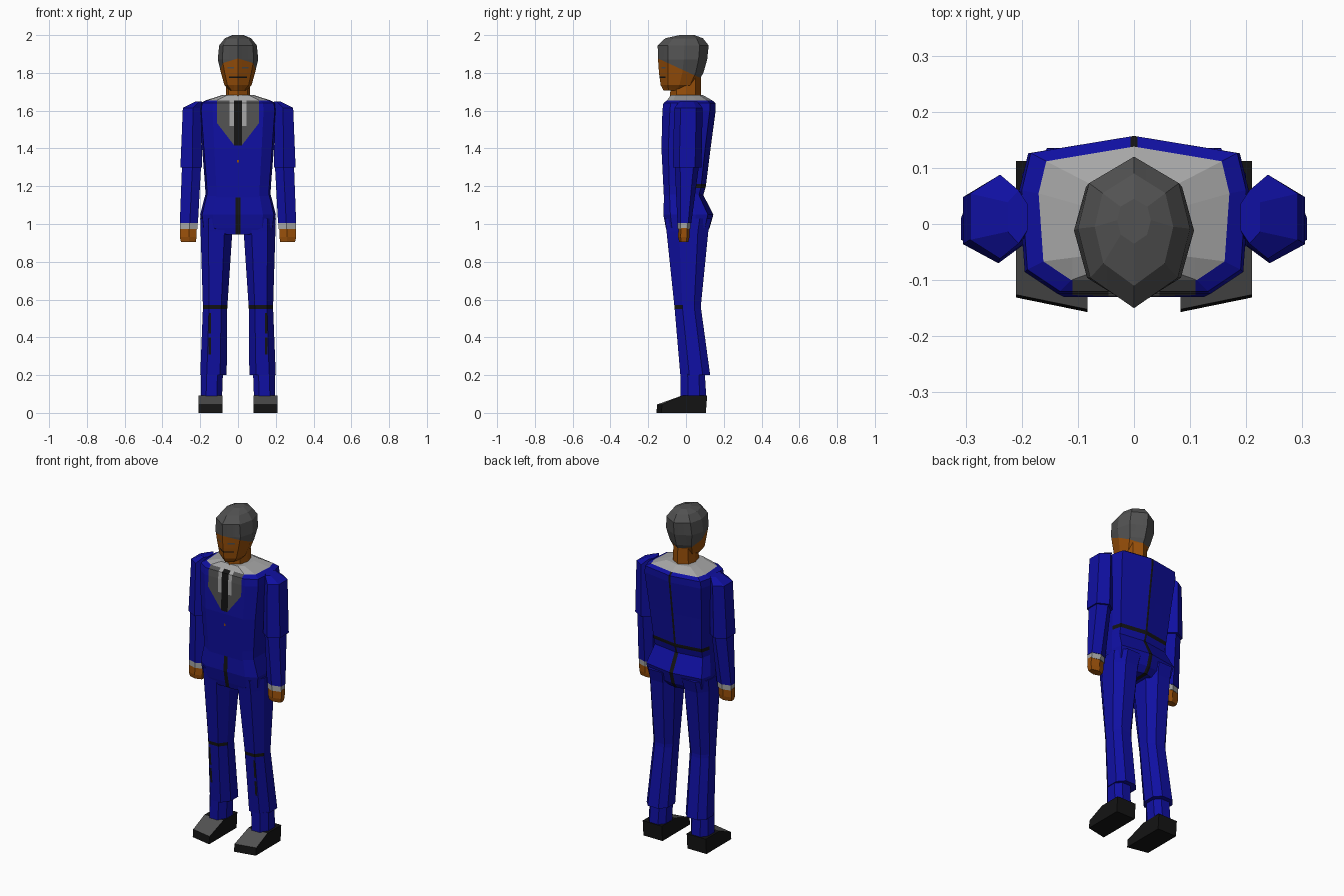
import bpy, bmesh
from mathutils import Vector

if "Cube" in bpy.data.objects:
    bpy.data.objects.remove(bpy.data.objects["Cube"])

COLOURS = [("suit blue", (.005, .005, .36)), ("skin", (.32, .08, .003)), ("hair grey", (.085, .085, .085)),
           ("shirt light grey", (.38, .38, .38)), ("black", (.007, .007, .007))]
MATS = []
for n, c in COLOURS:
    m = bpy.data.materials.new(n)
    m.diffuse_color = (*c, 1)
    m.use_nodes = True
    m.node_tree.nodes["Principled BSDF"].inputs["Base Color"].default_value = m.diffuse_color
    MATS.append(m)
BLUE, SKIN, GREY, LIGHT, BLACK = range(5)


def finish(name, bm, paint, cuts=()):
    """Cut the mesh with planes, colour faces by rule, make the object."""
    for co, no in cuts:
        g = bm.verts[:] + bm.edges[:] + bm.faces[:]
        bmesh.ops.bisect_plane(bm, geom=g, plane_co=co, plane_no=no, dist=1e-5)
    bmesh.ops.recalc_face_normals(bm, faces=bm.faces)
    for f in bm.faces:
        f.material_index = paint(f.calc_center_median(), f.normal) if callable(paint) else paint
    me = bpy.data.meshes.new(name)
    bm.to_mesh(me)
    bm.free()
    for m in MATS:
        me.materials.append(m)
    ob = bpy.data.objects.new(name, me)
    bpy.context.collection.objects.link(ob)
    return ob


def loft(name, section, rings, paint, cuts=(), side=1):
    """Rings are (z, x0, x1, y0, y1); section lives in -1..1."""
    bm = bmesh.new()
    rows = []
    for z, x0, x1, y0, y1 in rings:
        rows.append([bm.verts.new((side * ((x0 + x1) / 2 + u * (x1 - x0) / 2),
                                   (y0 + y1) / 2 + v * (y1 - y0) / 2, z)) for u, v in section])
    n = len(section)
    for a, b in zip(rows, rows[1:]):
        for i in range(n):
            j = (i + 1) % n
            bm.faces.new((a[i], a[j], b[j], b[i]))
    bm.faces.new(rows[0])
    bm.faces.new(rows[-1])
    return finish(name, bm, paint, cuts)


def sym(half):
    """Mirror a half section (x >= 0, back to front) into a full one."""
    return half + [(-u, v) for u, v in reversed(half) if u > 0]


def xcuts(*xs):
    return [((s * x, 0, 0), (1, 0, 0)) for x in xs for s in (-1, 1)]


def zcuts(*zs):
    return [((0, 0, z), (0, 0, 1)) for z in zs]


BODY = sym([(0, 1), (.92, .78), (1, .3), (.95, -.72), (.66, -1)])
HEAD = sym([(0, 1), (.8, .65), (1, .05), (.78, -.6), (0, -1)])
ARM = [(1, .55), (-.1, 1), (-1, .5), (-1, -.5), (-.1, -1), (1, -.55)]
LEG = [(.5, 1), (1, .5), (1, -.4), (.5, -1), (-.5, -1), (-1, -.4), (-1, .5), (-.5, 1)]


# Jacket with shirt opening, tie, back seam and back belt
def jacket(c, n):
    x = abs(c.x)
    if c.z > 1.653:
        return LIGHT
    if c.y < -.08:
        if x < .11 and c.z > 1.39 + 1.3 * x and c.z > 1.415:
            if x < .022:
                return BLACK
            return LIGHT if x < .045 and c.z > 1.52 else GREY
        if x < .007 and 1.325 < c.z < 1.34:
            return SKIN
    if c.y > .03 and (1.19 < c.z < 1.212 or x < .006):
        return BLACK
    return BLUE


loft("jacket", BODY, [(1.14, -.172, .172, -.117, .088), (1.2, -.174, .174, -.12, .105),
                      (1.4, -.19, .19, -.13, .13), (1.6, -.205, .205, -.125, .157),
                      (1.64, -.2, .2, -.12, .157), (1.655, -.17, .17, -.1, .138),
                      (1.682, -.085, .085, -.08, .09)], jacket,
     xcuts(.006, .022, .045, .11) + zcuts(1.19, 1.212, 1.325, 1.34, 1.415, 1.52)
     + [((0, 0, 1.39), (1.3, 0, -1)), ((0, 0, 1.39), (-1.3, 0, -1))])

# Hips with front and back centre seam
loft("jacket_skirt", BODY, [(.945, -.09, .09, -.098, .1), (.98, -.192, .192, -.107, .125),
                            (1.05, -.2, .2, -.12, .145), (1.16, -.172, .172, -.116, .088)],
     lambda c, n: BLACK if abs(c.x) < .012 else BLUE, xcuts(.012))


# Head with hair line sloping down to the back, eyes and mouth
def head(c, n):
    x = abs(c.x)
    if c.z > 1.808 - .46 * c.y:
        return GREY
    if c.y < -.1:
        if x < .048 and 1.772 < c.z < 1.78:
            return BLACK
        if .022 < x < .055 and 1.824 < c.z < 1.832:
            return GREY
    return SKIN


loft("head", HEAD, [(1.708, -.045, .045, -.12, .02), (1.735, -.072, .072, -.134, .055),
                    (1.8, -.09, .09, -.143, .092), (1.87, -.107, .107, -.148, .112),
                    (1.945, -.1, .1, -.15, .12), (1.983, -.07, .07, -.11, .09),
                    (2.0, -.03, .03, -.035, .045)], head,
     [((0, 0, 1.808), (0, .46, 1))] + zcuts(1.772, 1.78, 1.824, 1.832) + xcuts(.022, .048, .055))
loft("neck", HEAD, [(1.65, -.065, .065, -.085, .08), (1.8, -.06, .06, -.08, .078)], SKIN)


# Trouser leg with knee band and crease dashes
def trouser(c, n):
    if c.y < .01 and .55 < c.z < .57:
        return BLACK
    if n.y < -.8 and .143 < abs(c.x) < .156 and (.31 < c.z < .4 or .42 < c.z < .53):
        return BLACK
    return BLUE


# Shoe: side profile extruded sideways, toe slanted
def shoe(side):
    prof = [(-.157, 0), (-.152, .045), (-.02, .092), (.112, .092), (.105, 0)]
    bm = bmesh.new()
    rows = [[bm.verts.new((side * x, y + (slant if y < -.1 else 0), z)) for y, z in prof]
            for x, slant in ((.083, 0), (.21, .026))]
    bm.faces.new(rows[0])
    bm.faces.new(rows[1])
    for i in range(5):
        j = (i + 1) % 5
        bm.faces.new((rows[0][i], rows[0][j], rows[1][j], rows[1][i]))
    return finish(tag + "_shoe", bm, lambda c, n: GREY if n.z > .5 and c.y < 0 else BLACK)


for side, tag in ((1, "left"), (-1, "right")):
    loft(tag + "_leg", LEG, [(.2, .06, .2, -.03, .128), (.55, .057, .186, -.06, .08),
                             (.57, .056, .186, -.062, .079), (.96, .03, .198, -.103, .118),
                             (1.03, .02, .2, -.112, .135)], trouser,
         xcuts(.143, .156) + zcuts(.31, .4, .42, .53), side)
    loft(tag + "_trouser_cuff", LEG, [(.07, .085, .197, -.03, .108), (.205, .08, .195, -.03, .1)], BLUE, (), side)
    shoe(side)
    # Arm: upper sleeve, lower sleeve, shirt cuff, hand
    loft(tag + "_upper_sleeve", ARM, [(1.3, .19, .305, -.07, .082), (1.615, .195, .292, -.062, .088),
                                      (1.648, .19, .225, -.035, .06)], BLUE, (), side)
    loft(tag + "_lower_sleeve", ARM, [(1.005, .212, .308, -.045, .028), (1.32, .195, .296, -.06, .07)],
         BLUE, (), side)
    loft(tag + "_shirt_cuff", ARM, [(.973, .215, .307, -.044, .023), (1.01, .214, .306, -.044, .025)],
         LIGHT, (), side)
    loft(tag + "_hand", ARM, [(.905, .223, .302, -.036, .012), (.93, .22, .308, -.042, .018),
                              (.98, .218, .308, -.04, .02)], SKIN, (), side)
